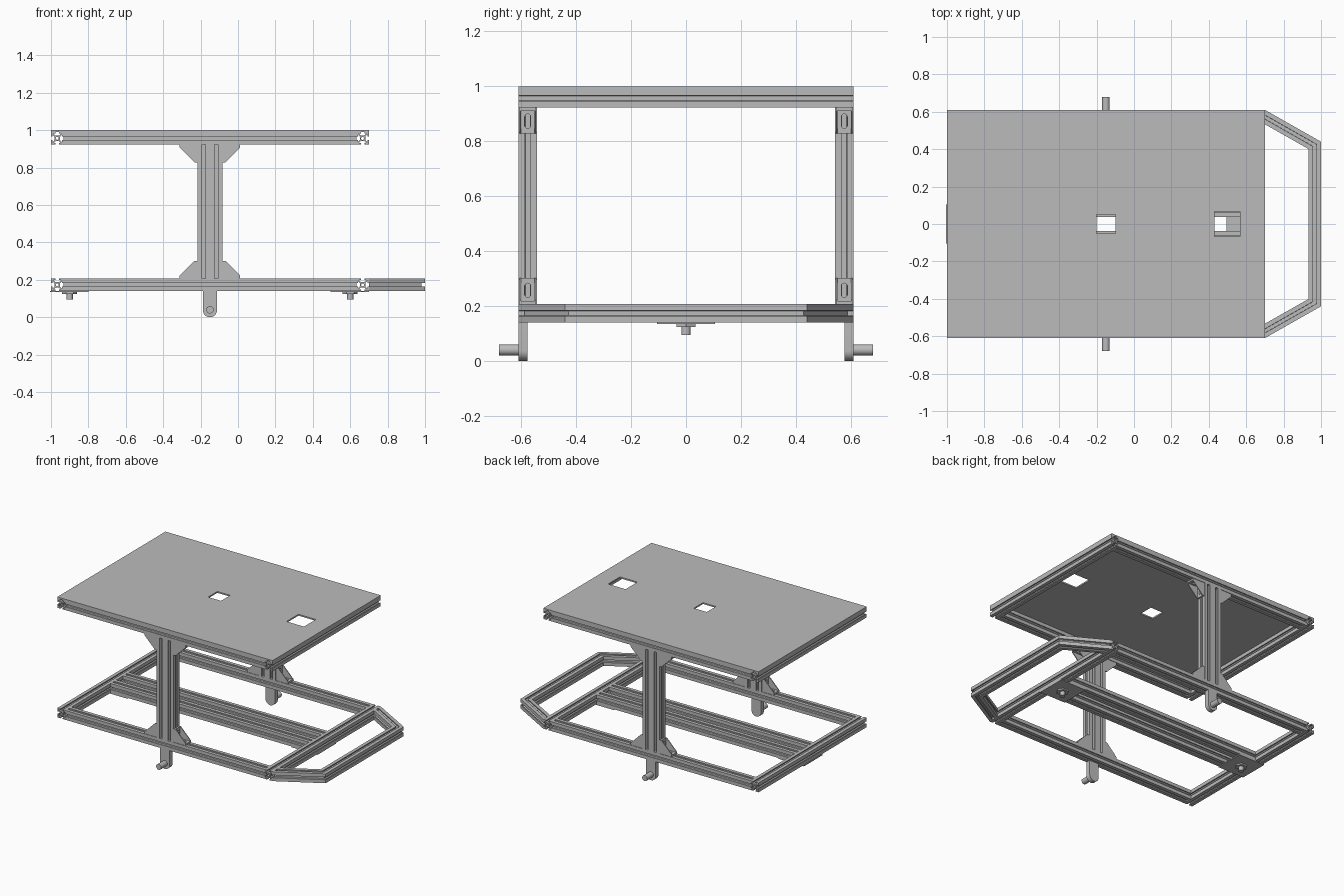
import bpy, bmesh
from math import cos, sin, pi
from mathutils import Vector

if "Cube" in bpy.data.objects:
    bpy.data.objects.remove(bpy.data.objects["Cube"])

H = 0.0335            # half width of a slotted bar
W = 2 * H
LOW, HIGH = 0.14 + H, 0.99 - H      # centre heights of the two frames
BACK, FRONT, SIDE = -1.0, 0.7, 0.61
POST_X = -0.15
X, Y, Z = Vector((1, 0, 0)), Vector((0, 1, 0)), Vector((0, 0, 1))

metal = bpy.data.materials.new("brushed_grey")
metal.use_nodes = True
GREY = (0.5, 0.5, 0.5, 1)
metal.diffuse_color = GREY
bsdf = next(n for n in metal.node_tree.nodes if n.type == 'BSDF_PRINCIPLED')
bsdf.inputs["Base Color"].default_value = GREY


def finish(name, bm):
    bmesh.ops.recalc_face_normals(bm, faces=bm.faces[:])
    mesh = bpy.data.meshes.new(name)
    bm.to_mesh(mesh)
    bm.free()
    mesh.materials.append(metal)
    obj = bpy.data.objects.new(name, mesh)
    bpy.context.collection.objects.link(obj)
    return obj


def prism(target, loops, origin, u, v, d, length, k0=0, k1=0):
    """Extrude outline and hole loops along d; k0 and k1 slant the ends along u."""
    bm = bmesh.new()
    for loop in loops:
        vs = [bm.verts.new((a, b, 0)) for a, b in loop]
        for i, vert in enumerate(vs):
            bm.edges.new((vs[i - 1], vert))
    bmesh.ops.triangle_fill(bm, use_beauty=True, edges=bm.edges[:], normal=Z)
    start = set(bm.verts)
    bmesh.ops.extrude_face_region(bm, geom=bm.faces[:], use_keep_orig=True)
    for vert in bm.verts:
        a, b, _ = vert.co
        t = k0 * a if vert in start else length + k1 * a
        vert.co = origin + u * a + v * b + d * t
    bmesh.ops.recalc_face_normals(bm, faces=bm.faces[:])
    part = bpy.data.meshes.new("part")
    bm.to_mesh(part)
    bm.free()
    target.from_mesh(part)
    bpy.data.meshes.remove(part)


def solid(name, *args):
    bm = bmesh.new()
    prism(bm, *args)
    return finish(name, bm)


def rect(x0, x1, y0, y1):
    return [(x0, y0), (x1, y0), (x1, y1), (x0, y1)]


def arc(cx, cy, r, a0=0.0, a1=2 * pi, n=24, closed=False):
    return [(cx + r * cos(a0 + (a1 - a0) * i / n), cy + r * sin(a0 + (a1 - a0) * i / n))
            for i in range(n + closed)]


# Slotted section: one slot per side, two along the long sides when doubled
SLOT = [(1, -1), (1, -.28), (.78, -.28), (.78, -.62), (.42, -.26),
        (.42, .26), (.78, .62), (.78, .28), (1, .28)]


def section(double=False):
    cs = [H, -H] if double else [0]
    sides = [(0, cs[:1]), (1, cs), (2, cs[-1:]), (3, cs[::-1])]
    outline = []
    for turn, centres in sides:
        c, s = [(1, 0), (0, 1), (-1, 0), (0, -1)][turn]
        for cx in centres:
            outline += [(cx + H * (a * c - b * s), H * (a * s + b * c)) for a, b in SLOT]
    return [outline] + [arc(cx, 0, H * .24, n=16) for cx in cs]


def bar(name, a, b, u=None, double=False, cut_a=None, cut_b=None):
    a, b = Vector(a), Vector(b)
    d = (b - a).normalized()
    u = u or Z.cross(d)
    slant = [-(u.dot(m)) / d.dot(m) if m else 0 for m in (cut_a, cut_b)]
    return solid(name, section(double), a, u, d.cross(u), d, (b - a).length, *slant)


# Two rectangular frames
for level, z in (("lower", LOW), ("upper", HIGH)):
    for end, x in (("back", BACK + H), ("front", FRONT - H)):
        bar(f"{level}_{end}_cross_bar", (x, -SIDE, z), (x, SIDE, z))
    for side, s in (("left", 1), ("right", -1)):
        y = s * (SIDE - H)
        bar(f"{level}_{side}_long_bar", (BACK + W, y, z), (FRONT - W, y, z))

# Pair of middle rails with caster plates and studs beneath
for side, s in (("left", 1), ("right", -1)):
    y = s * (0.105 - H)
    bar(f"{side}_middle_rail", (BACK + W, y, LOW), (FRONT - W, y, LOW))
for end, x in (("back", -0.9), ("front", 0.6)):
    base = Vector((x, 0, 0))
    solid(f"{end}_caster_plate", [rect(-.105, .1, -.105, .105)],
          base + Z * 0.134, X, Y, Z, 0.007)
    solid(f"{end}_caster_nut", [arc(0, 0, 0.04, n=6)], base + Z * 0.124, X, Y, Z, 0.01)
    solid(f"{end}_caster_stud", [arc(0, 0, 0.017)], base + Z * 0.095, X, Y, Z, 0.03)

# Mitred bumper
corner_x = 1 - H
path = [Vector(p) for p in ((FRONT, .5715, LOW), (corner_x, .4205, LOW),
                            (corner_x, -.4205, LOW), (FRONT, -.5715, LOW))]
dirs = [(q - p).normalized() for p, q in zip(path, path[1:])]
cuts = [X, dirs[0] + dirs[1], dirs[1] + dirs[2], X]
for i, part in enumerate(("left", "middle", "right")):
    bar(f"bumper_{part}", path[i], path[i + 1], cut_a=cuts[i], cut_b=cuts[i + 1])

# Table top with two rectangular openings
solid("table_top", [rect(BACK, FRONT, -SIDE, SIDE), rect(-.2, -.098, -.052, .052),
                    rect(.43, .568, -.067, .067)], Z * 0.99, X, Y, Z, 0.01)


# Corner bracket: two slotted flanges between two gussets
GUSSET = [(0, 0), (.095, 0), (.095, .015), (.015, .095), (0, .095)]
OBLONG = arc(0, .065, .011, 0, pi, 8, True) + arc(0, .035, .011, pi, 2 * pi, 8, True)


def bracket(name, corner, out, up):
    bm = bmesh.new()
    for y in (-.03, .024):
        prism(bm, [GUSSET], corner + Y * y, out, up, Y, .006)
    flange = [rect(-.024, .024, 0, .095), OBLONG]
    prism(bm, flange, corner, Y, up, out, .012)
    prism(bm, flange, corner, Y, out, up, .012)
    finish(name, bm)


# Posts with brackets, axle legs and pins
for side, s in (("left", 1), ("right", -1)):
    y = s * (SIDE - H)
    z0, z1 = LOW + H, HIGH - H
    bar(f"{side}_post", (POST_X, y, z0), (POST_X, y, z1), u=X, double=True)
    for end, e in (("front", 1), ("back", -1)):
        for level, z, up in (("lower", z0, Z), ("upper", z1, -Z)):
            bracket(f"{side}_{level}_{end}_bracket",
                    Vector((POST_X + e * W, y, z)), X * e, up)
    leg = arc(0, .0375, .0375, pi, 2 * pi, 16, True) + [(.0375, .141), (-.0375, .141)]
    solid(f"{side}_axle_leg", [leg], Vector((POST_X, s * .578, 0)), X, Z, Y * s, .032)
    solid(f"{side}_axle_pin", [arc(0, .04, .02)], Vector((POST_X, s * .6, 0)),
          X, Z, Y * s, .08)

# Smooth the round parts, keep edges sharp
for obj in bpy.context.collection.objects:
    if obj.type == 'MESH' and ("pin" in obj.name or "stud" in obj.name or "leg" in obj.name):
        obj.select_set(True)
        bpy.context.view_layer.objects.active = obj
bpy.ops.object.shade_smooth_by_angle()
